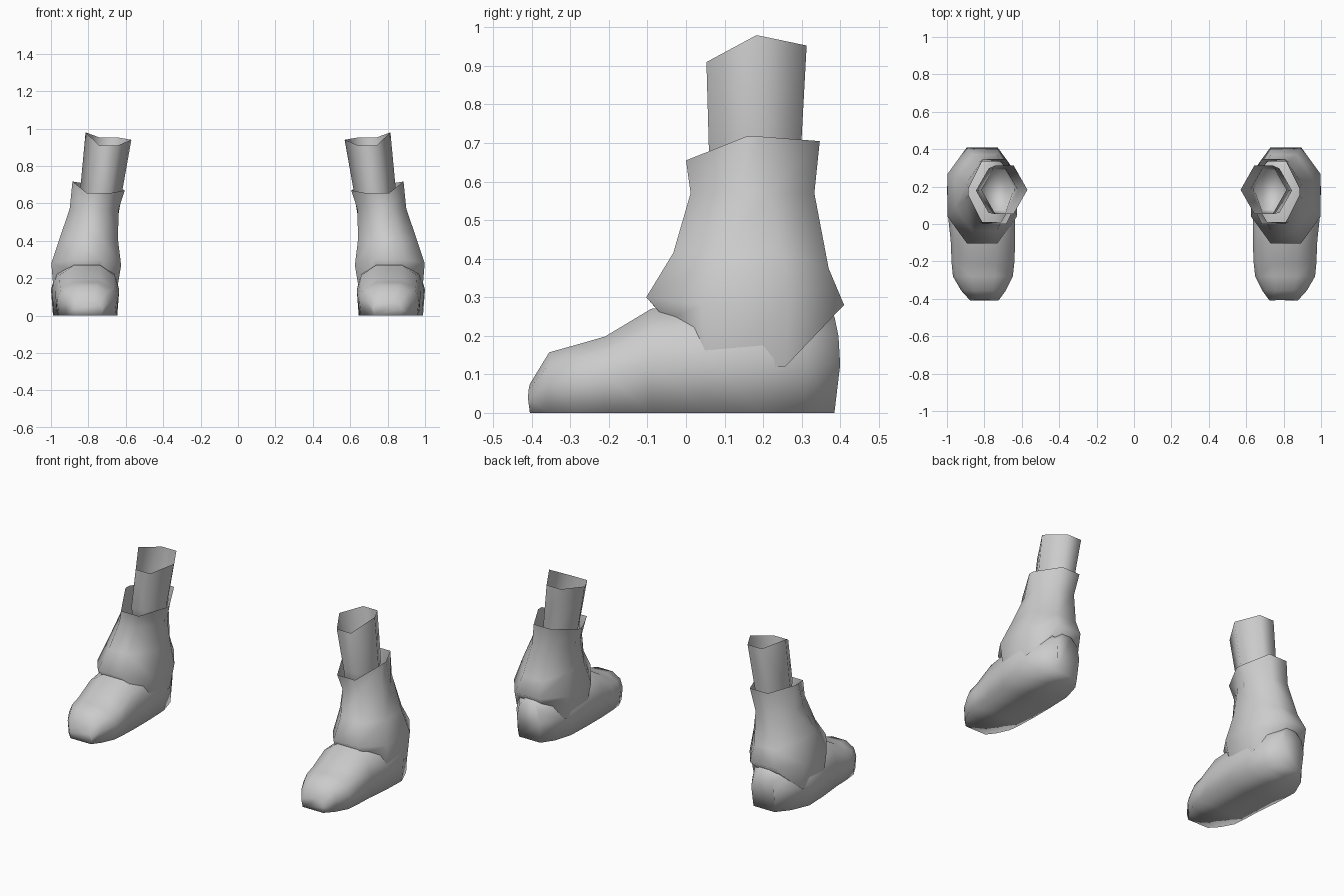
import bpy
import bmesh

if "Cube" in bpy.data.objects:
    bpy.data.objects.remove(bpy.data.objects["Cube"])

grey = bpy.data.materials.new("grey")
grey.diffuse_color = (0.6, 0.6, 0.6, 1)
grey.use_nodes = True
grey.node_tree.nodes["Principled BSDF"].inputs["Base Color"].default_value = grey.diffuse_color


def loft(name, rings, cap_start=False, cap_end=False):
    """Skin a list of equal-length closed rings and add a mirrored twin."""
    bm = bmesh.new()
    rows = [[bm.verts.new(p) for p in ring] for ring in rings]
    n = len(rows[0])
    for a, b in zip(rows, rows[1:]):
        for i in range(n):
            j = (i + 1) % n
            bm.faces.new((a[i], a[j], b[j], b[i]))
    if cap_start:
        bm.faces.new(rows[0][::-1])
    if cap_end:
        bm.faces.new(rows[-1])
    bmesh.ops.recalc_face_normals(bm, faces=bm.faces)
    mesh = bpy.data.meshes.new(name)
    bm.to_mesh(mesh)
    bm.free()
    mesh.materials.append(grey)
    mesh.shade_smooth()
    ob = bpy.data.objects.new(name, mesh)
    bpy.context.collection.objects.link(ob)
    mirror = ob.modifiers.new("other_side", 'MIRROR')
    mirror.use_mirror_merge = False
    return ob


def octagon(x0, x1, y0, y1, zf, zo, zb, zi, side=0.25):
    """Ring of 8: heights at the front, outer side, back and inner side."""
    w, d = x1 - x0, y1 - y0
    ya, yb = y0 + d * (0.5 - side), y0 + d * (0.5 + side)
    return [(x0 + .28 * w, y0, zf), (x0 + .72 * w, y0, zf),
            (x1, ya, zo), (x1, yb, zo),
            (x0 + .72 * w, y1, zb), (x0 + .28 * w, y1, zb),
            (x0, yb, zi), (x0, ya, zi)]


def hexagon(x0, x1, y0, y1, zf, zo, zb, zi):
    """Ring of 6 with points towards the outer and inner sides."""
    w, m = x1 - x0, (y0 + y1) / 2
    return [(x0 + .3 * w, y0, zf), (x0 + .7 * w, y0, zf), (x1, m, zo),
            (x0 + .7 * w, y1, zb), (x0 + .3 * w, y1, zb), (x0, m, zi)]


def shoe_section(y, x0, x1, top, lean=0.0):
    """Upright slice of the shoe; lean shifts the middle along y."""
    w = x1 - x0
    return [(x0 + .03 * w, y, 0), (x0, y + lean, top * .5),
            (x0 + .07 * w, y + lean * .7, top * .8), (x0 + .3 * w, y, top),
            (x0 + .7 * w, y, top), (x1 - .07 * w, y + lean * .7, top * .8),
            (x1, y + lean, top * .5), (x1 - .03 * w, y, 0)]


# Shoe, from toe to heel
shoe = [shoe_section(*s) for s in (
    (-.405, .725, .875, .075, -.005), (-.355, .685, .925, .157),
    (-.28, .648, .968, .178), (-.21, .64, .975, .198),
    (-.09, .635, .98, .27), (.05, .635, .995, .28),
    (.2, .64, 1.0, .28), (.31, .675, .95, .265), (.385, .73, .885, .25, .015))]
loft("shoe", shoe, True, True)

# Boot shaft, from the flare over the shoe up to the rim
shaft = [octagon(.65, .985, -.05, .36, .24, .12, .23, .12),
         octagon(.625, .998, -.103, .41, .3, .28, .28, .27, .22),
         octagon(.642, .955, -.033, .37, .415, .41, .375, .41, .2),
         octagon(.638, .9, .012, .333, .57, .57, .57, .57, .13),
         octagon(.605, .885, 0, .347, .655, .717, .705, .67, .05)]
loft("boot_shaft", shaft)

# Ankle, a slanted open tube with its foot closed inside the shaft
ankle = [hexagon(.645, .795, .075, .29, .5, .5, .5, .5),
         hexagon(.62, .845, .06, .297, .66, .66, .66, .66),
         hexagon(.57, .815, .053, .313, .91, .98, .953, .94)]
loft("ankle", ankle, True)
